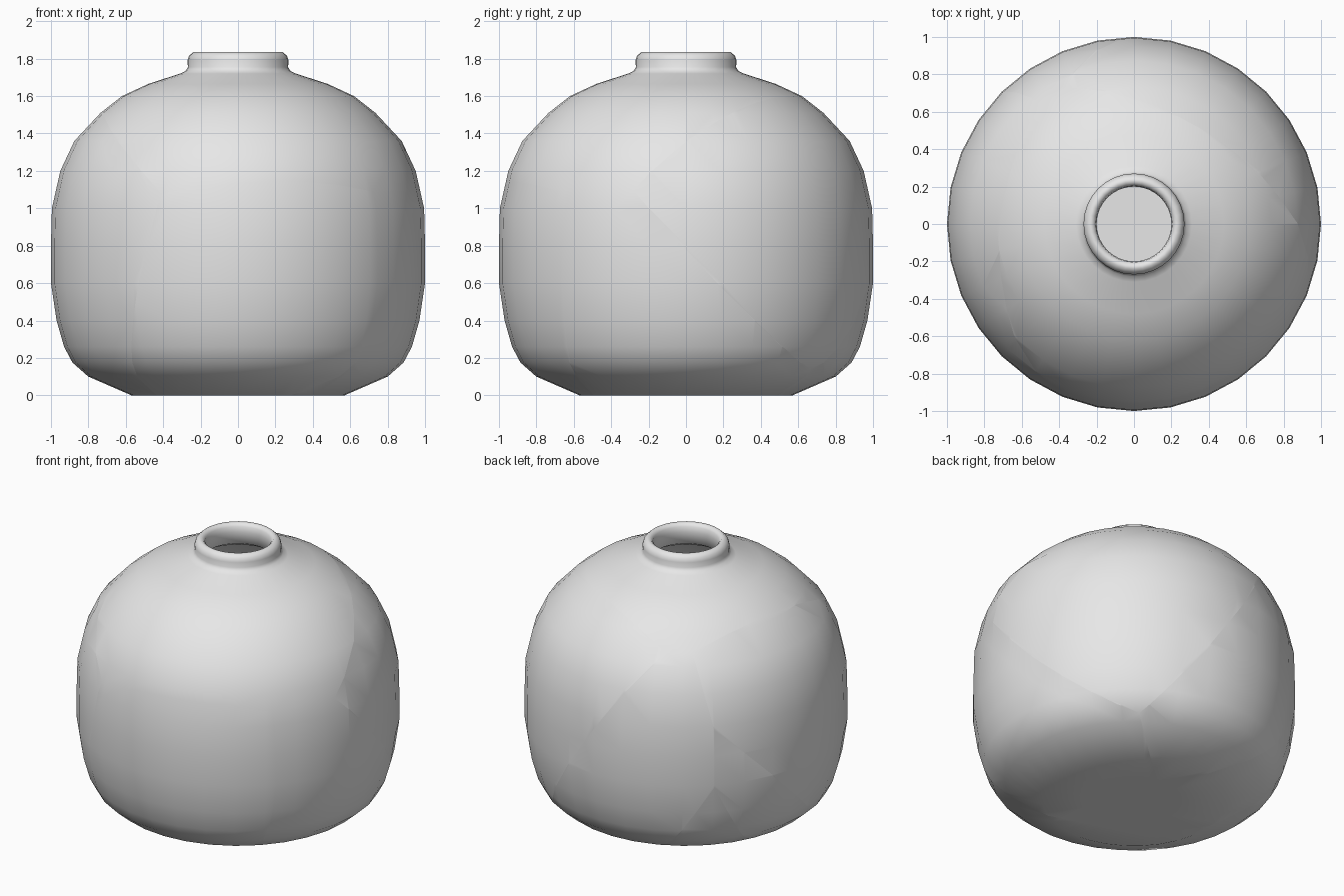
import bpy
import bmesh
import math
from mathutils import Vector

cube = bpy.data.objects.get("Cube")
if cube:
    bpy.data.objects.remove(cube, do_unlink=True)

SEGMENTS = 32

# Body outline (radius, height) from the foot up to the shoulder
body = [(0.3, 0), (0.57, 0), (0.8, 0.1), (0.885, 0.175), (0.93, 0.26), (0.97, 0.4),
        (1, 0.6), (1, 0.8), (0.995, 1), (0.95, 1.2), (0.875, 1.36), (0.735, 1.51),
        (0.62, 1.6), (0.48, 1.665), (0.31, 1.72)]
# Rounded collar around the mouth
collar = [(0.28, 1.735), (0.268, 1.755), (0.27, 1.79), (0.262, 1.815), (0.24, 1.835),
          (0.22, 1.833), (0.205, 1.815), (0.2, 1.78), (0.205, 1.7)]
# Inner wall follows the body, one wall thickness inside
inner = [(r * 0.93, 0.07 + z * 0.92) for r, z in reversed(body)]
profile = [(0, 0)] + body + collar + inner + [(0, 0.07)]

clay = bpy.data.materials.new("pale grey clay")
clay.use_nodes = True
clay.diffuse_color = (0.8, 0.8, 0.8, 1)
clay.node_tree.nodes["Principled BSDF"].inputs["Base Color"].default_value = (0.8, 0.8, 0.8, 1)


def lathe(points):
    """Revolve the outline about the z axis into a closed hollow vessel."""
    bm = bmesh.new()
    verts = [bm.verts.new((r, 0, z)) for r, z in points]
    edges = [bm.edges.new(pair) for pair in zip(verts, verts[1:])]
    bmesh.ops.spin(bm, geom=verts + edges, cent=(0, 0, 0), axis=(0, 0, 1),
                   angle=math.tau, steps=SEGMENTS, use_merge=False)
    bmesh.ops.remove_doubles(bm, verts=bm.verts[:], dist=0.0005)
    bmesh.ops.recalc_face_normals(bm, faces=bm.faces[:])
    return bm


def cut(bm, normal, offset):
    """Keep the side where normal . p + offset > 0 and cap the break."""
    if normal.length < 0.0001:
        return
    point = -offset * normal / normal.length_squared
    result = bmesh.ops.bisect_plane(
        bm, geom=bm.verts[:] + bm.edges[:] + bm.faces[:], dist=0.00001,
        plane_co=point, plane_no=-normal, clear_outer=True)
    edges = [e for e in result["geom_cut"]
             if isinstance(e, bmesh.types.BMEdge) and e.is_boundary]
    if edges:
        for edge in edges:
            edge.smooth = False
        bmesh.ops.triangle_fill(bm, edges=edges, use_beauty=True, normal=-normal)


# Each shard owns the region where its linear weight (x, y, z, constant) is largest
shards = {
    "shoulder_shard": (0, 0, 0, 0),
    "front_shard": (0.08, -0.35, -1, 0.8),
    "left_front_shard": (0.18, -0.075, -1, 0.907),
    "left_back_shard": (0.267, 0.495, -0.475, 0.411),
    "right_shard": (-0.74, 0.126, -0.747, 0.614),
    "back_shard": (-0.333, 0.515, -0.885, 0.763),
    "right_back_shard": (-0.7, 0.258, -0.885, 0.684),
    "base_shard": (-0.48, 0.41, -1, 0.8),
}

for name, weight in shards.items():
    bm = lathe(profile)
    for other_name, other in shards.items():
        if other_name != name:
            cut(bm, Vector(weight[:3]) - Vector(other[:3]), weight[3] - other[3])
    for face in bm.faces:
        face.smooth = True
    mesh = bpy.data.meshes.new(name)
    bm.to_mesh(mesh)
    bm.free()
    mesh.materials.append(clay)
    bpy.context.collection.objects.link(bpy.data.objects.new(name, mesh))
